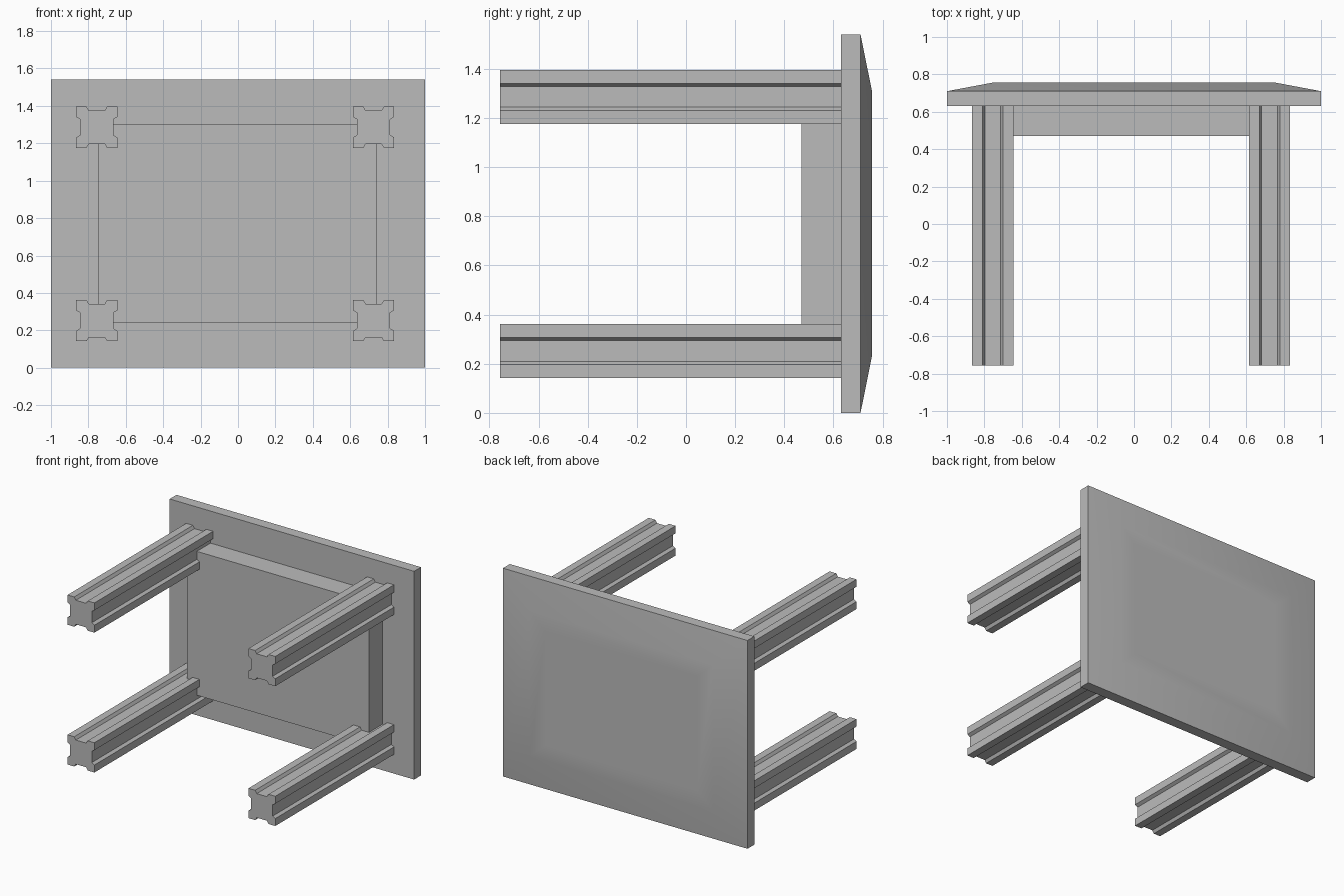
import bpy
import bmesh
import math

cube = bpy.data.objects.get("Cube")
if cube:
    bpy.data.objects.remove(cube, do_unlink=True)

# Single plain grey for every part
grey = bpy.data.materials.new("plain_grey")
grey.use_nodes = True
GREY = (0.5, 0.5, 0.5, 1.0)
grey.diffuse_color = GREY
grey.node_tree.nodes["Principled BSDF"].inputs["Base Color"].default_value = GREY


def loft(name, rings):
    """Join equal-length (x, y, z) rings into a closed solid."""
    bm = bmesh.new()
    loops = [[bm.verts.new(p) for p in ring] for ring in rings]
    n = len(loops[0])
    for a, b in zip(loops, loops[1:]):
        for i in range(n):
            j = (i + 1) % n
            bm.faces.new((a[i], a[j], b[j], b[i]))
    bm.faces.new(loops[0])
    bm.faces.new(loops[-1])
    bmesh.ops.recalc_face_normals(bm, faces=bm.faces)
    mesh = bpy.data.meshes.new(name)
    bm.to_mesh(mesh)
    bm.free()
    mesh.materials.append(grey)
    obj = bpy.data.objects.new(name, mesh)
    bpy.context.collection.objects.link(obj)
    return obj


def rect(cx, cz, hx, hz, y):
    return [(cx + sx * hx, y, cz + sz * hz)
            for sx, sz in ((-1, -1), (1, -1), (1, 1), (-1, 1))]


# Tabletop: flat underside, upright rim, gently raised smooth top
MID = 0.77
top = loft("tabletop", [rect(0, MID, 1.0, 0.77, 0.63),
                        rect(0, MID, 1.0, 0.77, 0.71),
                        rect(0, MID, 0.75, 0.537, 0.757),
                        rect(0, MID, 0.62, 0.42, 0.757)])
bpy.ops.object.select_all(action='DESELECT')
top.select_set(True)
bpy.context.view_layer.objects.active = top
bpy.ops.object.shade_smooth_by_angle(angle=math.radians(30))

# Apron block under the top, running between the legs
loft("apron", [rect(-0.002, 0.771, 0.745, 0.532, 0.47),
               rect(-0.002, 0.771, 0.745, 0.532, 0.635)])

# Leg cross-section: square with a shallow sloped groove in each side
H, EDGE, SLOPE, DEPTH = 0.11, 0.055, 0.013, 0.021
side = [(-H, -H), (-EDGE, -H), (-EDGE + SLOPE, -H + DEPTH),
        (EDGE - SLOPE, -H + DEPTH), (EDGE, -H)]
profile = []
for c, s in ((1, 0), (0, 1), (-1, 0), (0, -1)):
    profile += [(u * c - v * s, u * s + v * c) for u, v in side]

for x_name, cx in (("right", -0.755), ("left", 0.725)):
    for z_name, cz in (("lower", 0.252), ("upper", 1.286)):
        loft(f"{z_name}_{x_name}_leg",
             [[(cx + u, y, cz + v) for u, v in profile]
              for y in (-0.757, 0.635)])
